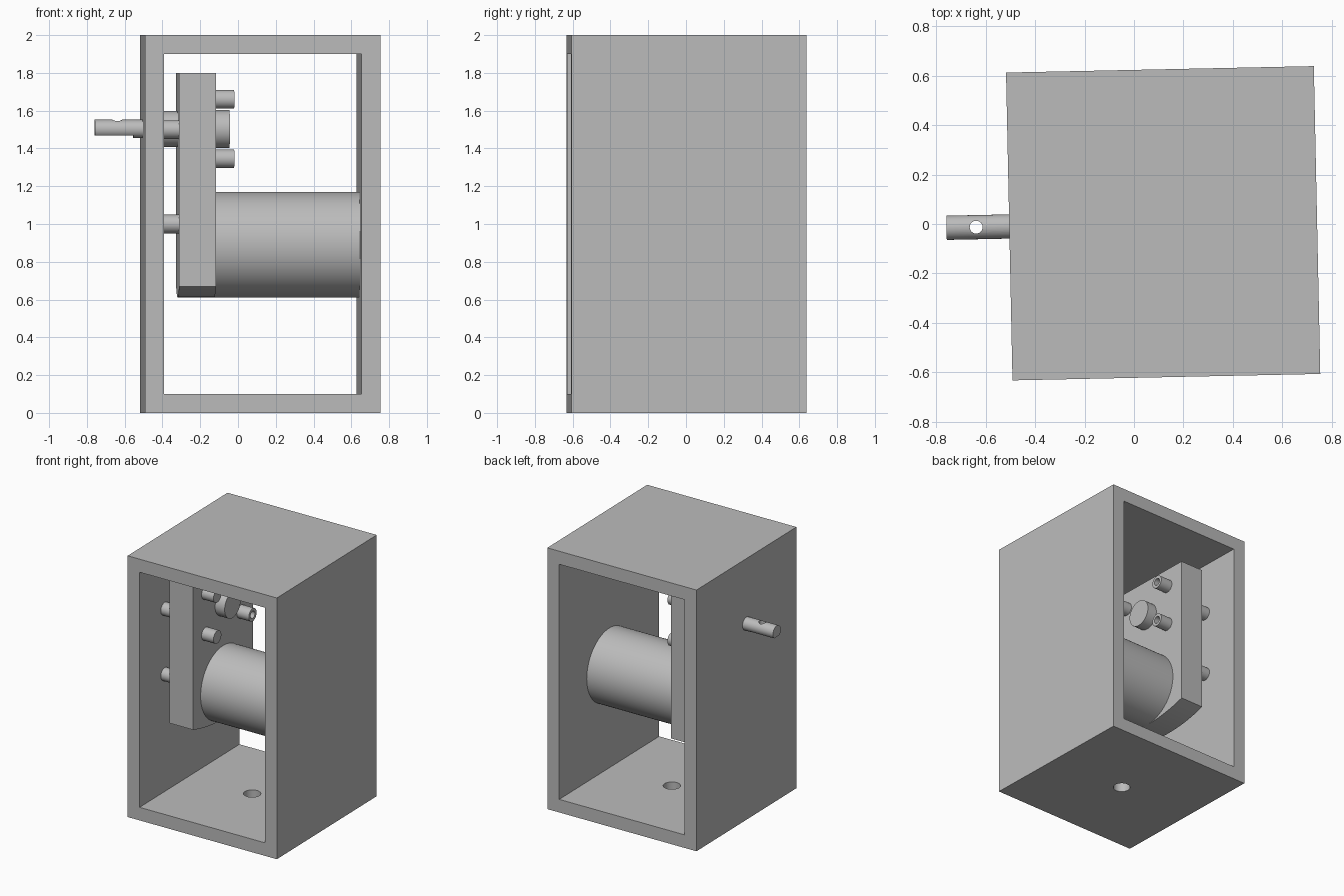
import bpy
import bmesh
import math
from mathutils import Matrix, Vector

if "Cube" in bpy.data.objects:
    bpy.data.objects.remove(bpy.data.objects["Cube"], do_unlink=True)

grey = bpy.data.materials.new("plain grey")
grey.use_nodes = True
colour = (0.5, 0.5, 0.5, 1)
grey.diffuse_color = colour
grey.node_tree.nodes["Principled BSDF"].inputs["Base Color"].default_value = colour

# The whole assembly is turned slightly about the vertical
PLACE = Matrix.Translation((0.118, 0.003, 0)) @ Matrix.Rotation(math.radians(1.2), 4, 'Z')
HALF = 0.623      # half width of the housing
WALL = 0.1
INNER = HALF - WALL
PLATE_L, PLATE_R = -0.438, -0.243
SHAFT_Z = 1.503


def finish(name, bm):
    bmesh.ops.recalc_face_normals(bm, faces=bm.faces)
    bm.transform(PLACE)
    mesh = bpy.data.meshes.new(name)
    bm.to_mesh(mesh)
    bm.free()
    mesh.materials.append(grey)
    obj = bpy.data.objects.new(name, mesh)
    bpy.context.collection.objects.link(obj)
    return obj


def activate(obj):
    bpy.ops.object.select_all(action='DESELECT')
    obj.select_set(True)
    bpy.context.view_layer.objects.active = obj


def smooth(obj):
    activate(obj)
    bpy.ops.object.shade_smooth_by_angle(angle=math.radians(35))
    return obj


def box(name, low, high):
    bm = bmesh.new()
    bmesh.ops.create_cube(bm, size=1)
    low, high = Vector(low), Vector(high)
    bm.transform(Matrix.Translation((low + high) / 2) @ Matrix.Diagonal((*(high - low), 1)))
    return finish(name, bm)


def rod(name, start, end, radius, sides=48):
    """Cylinder between two points."""
    start, end = Vector(start), Vector(end)
    axis = end - start
    bm = bmesh.new()
    bmesh.ops.create_cone(bm, cap_ends=True, segments=sides,
                          radius1=radius, radius2=radius, depth=axis.length)
    turn = axis.to_track_quat('Z', 'Y').to_matrix().to_4x4()
    bm.transform(Matrix.Translation((start + end) / 2) @ turn)
    return smooth(finish(name, bm))


def x_rod(name, x0, x1, y, z, radius, sides=48):
    return rod(name, (x0, y, z), (x1, y, z), radius, sides)


def cut(obj, *cutters):
    activate(obj)
    for cutter in cutters:
        cutter.hide_render = True
        mod = obj.modifiers.new("cut", 'BOOLEAN')
        mod.operation = 'DIFFERENCE'
        mod.solver = 'EXACT'
        mod.object = cutter
        bpy.ops.object.modifier_apply(modifier=mod.name)
        bpy.data.objects.remove(cutter, do_unlink=True)
    return smooth(obj)


# Housing: box open at front and back, with a hole in the floor
housing = box("housing", (-HALF, -HALF, 0), (HALF, HALF, 2))
cut(housing,
    box("opening_cutter", (-INNER, -1, WALL), (INNER, 1, 2 - WALL)),
    rod("floor_hole_cutter", (0, 0, -0.1), (0, 0, 0.3), 0.06))

# Gearbox plate with a shallow curved bottom
half_y, low_z, side_z, top_z = 0.375, 0.61, 0.67, 1.8
sag = side_z - low_z
arc_r = (half_y ** 2 + sag ** 2) / (2 * sag)
span = math.asin(half_y / arc_r)
outline = [(-half_y, top_z)]
for i in range(17):
    a = span * (i / 8 - 1)
    outline.append((arc_r * math.sin(a), low_z + arc_r * (1 - math.cos(a))))
outline.append((half_y, top_z))
bm = bmesh.new()
face = bm.faces.new([bm.verts.new((PLATE_L, y, z)) for y, z in outline])
side = bmesh.ops.extrude_face_region(bm, geom=[face])["geom"]
bmesh.ops.translate(bm, vec=(PLATE_R - PLATE_L, 0, 0),
                    verts=[v for v in side if isinstance(v, bmesh.types.BMVert)])
bm.faces.ensure_lookup_table()
smooth(finish("gearbox_plate", bm))

# Motor body reaching the side wall
x_rod("motor", PLATE_R - 0.01, INNER + 0.001, 0, 0.89, 0.28, 96)

# Bearing bosses on both faces of the plate
x_rod("outer_boss", -INNER, PLATE_L, 0, SHAFT_Z, 0.095)
x_rod("inner_boss", PLATE_R, PLATE_R + 0.08, 0, SHAFT_Z, 0.1)

# Output shaft with a flat underneath and a cross hole
tip = -0.877
shaft = x_rod("output_shaft", tip, PLATE_L, 0, SHAFT_Z, 0.049)
cut(shaft,
    box("flat_cutter", (tip - 0.1, -0.2, SHAFT_Z - 0.2), (-0.673, 0.2, SHAFT_Z - 0.035)),
    rod("cross_hole_cutter", (-0.757, 0, SHAFT_Z - 0.2), (-0.757, 0, SHAFT_Z + 0.2), 0.026, 32))

for y_name, s in (("front", -1), ("back", 1)):
    # Posts holding the plate off the wall
    for z_name, z in (("lower", 1.0), ("upper", 1.5)):
        x_rod(f"{y_name}_{z_name}_post", -INNER, PLATE_L, 0.31 * s, z, 0.049)
    # Hollow sleeves around the inner boss
    for z_name, z in (("lower", SHAFT_Z - 0.157), ("upper", SHAFT_Z + 0.157)):
        sleeve = x_rod(f"{y_name}_{z_name}_sleeve", PLATE_R, PLATE_R + 0.1, 0.22 * s, z, 0.049)
        cut(sleeve, x_rod("bore_cutter", PLATE_R + 0.005, 0, 0.22 * s, z, 0.027, 32))
